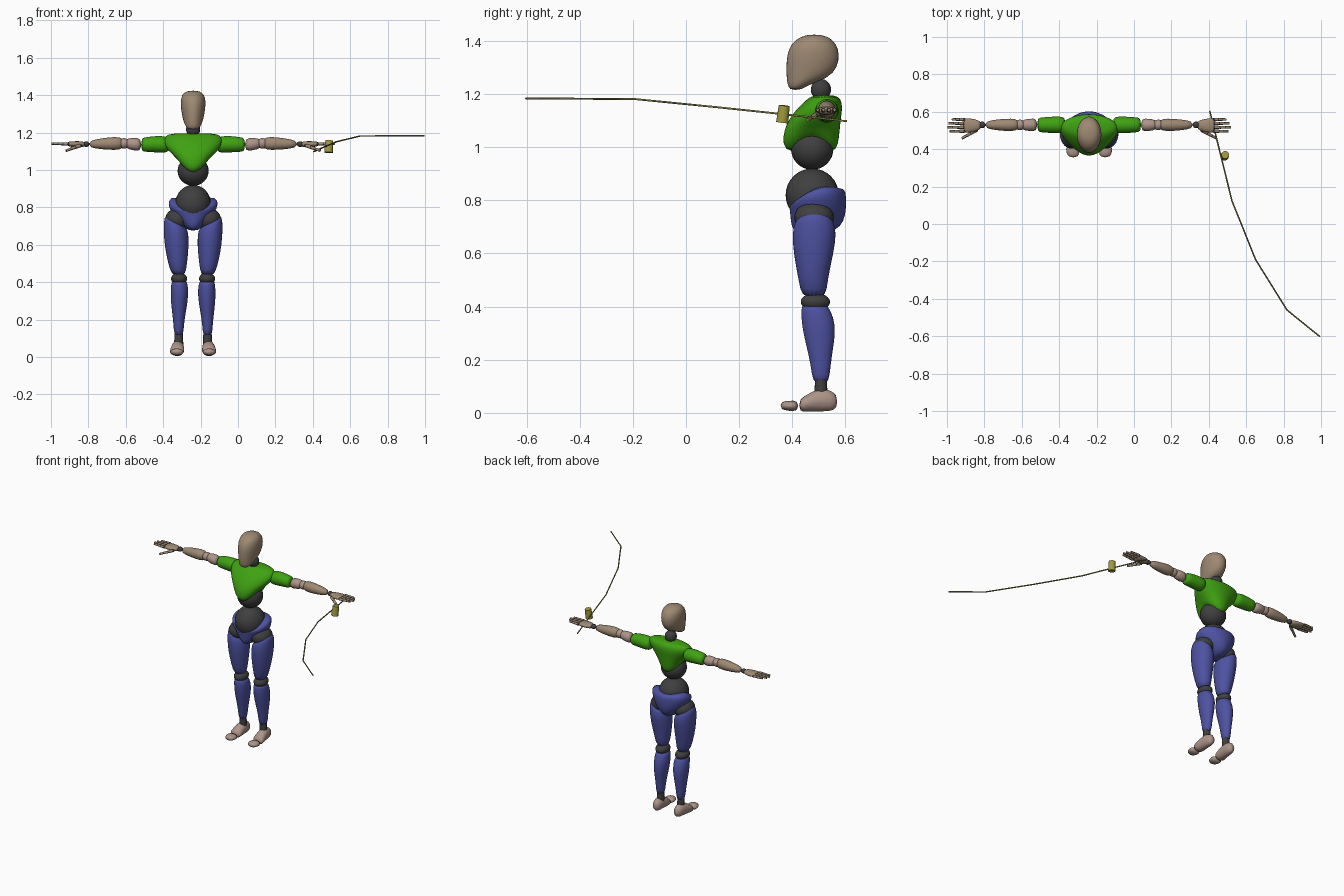
import bpy, bmesh
from math import cos, sin, pi
from mathutils import Vector

if "Cube" in bpy.data.objects:
    bpy.data.objects.remove(bpy.data.objects["Cube"])

BODY_X = -0.24  # the figure stands left of the origin


def material(name, r, g, b):
    mat = bpy.data.materials.new(name)
    mat.use_nodes = True
    mat.diffuse_color = (r, g, b, 1)
    mat.node_tree.nodes["Principled BSDF"].inputs["Base Color"].default_value = (r, g, b, 1)
    return mat


tan = material("tan", .34, .25, .17)
skin = material("rosy_skin", .42, .30, .25)
joint = material("dark_grey", .05, .05, .05)
green = material("shirt_green", .05, .36, .006)
blue = material("trouser_blue", .075, .085, .36)
yellow = material("reel_yellow", .36, .33, .05)
olive = material("rod_olive", .24, .22, .06)


def finish(name, bm, mat, paired, smooth_levels=0):
    """Turn a bmesh into a smooth object, mirrored across the body when paired."""
    bmesh.ops.recalc_face_normals(bm, faces=bm.faces)
    for face in bm.faces:
        face.smooth = True
    mesh = bpy.data.meshes.new(name)
    bm.to_mesh(mesh)
    bm.free()
    mesh.materials.append(mat)
    obj = bpy.data.objects.new(name, mesh)
    obj.location.x = BODY_X
    bpy.context.collection.objects.link(obj)
    if paired:
        obj.modifiers.new("mirror", "MIRROR").use_mirror_merge = False
    if smooth_levels:
        sub = obj.modifiers.new("smooth", "SUBSURF")
        sub.levels = sub.render_levels = smooth_levels
    return obj


def loft(name, mat, axis, sections, paired=False, segments=16, levels=1):
    """Skin elliptical rings: position on axis, centre u, centre v, radius u,
    radius v, then optional tilt along u, tilt along v and side lift."""
    bm = bmesh.new()
    rings = []
    for section in sections:
        at, cu, cv, ru, rv, tilt_u, tilt_v, lift = (tuple(section) + (0, 0, 0))[:8]
        ring = []
        for i in range(segments):
            c, s = cos(2 * pi * i / segments), sin(2 * pi * i / segments)
            u, v = cu + ru * c, cv + rv * s
            a = at + tilt_u * c + tilt_v * s + lift * c * c
            point = {"x": (a, u, v), "y": (u, a, v), "z": (u, v, a)}[axis]
            ring.append(bm.verts.new(point))
        rings.append(ring)
    for low, high in zip(rings, rings[1:]):
        for i in range(segments):
            j = (i + 1) % segments
            bm.faces.new((low[i], low[j], high[j], high[i]))
    bm.faces.new(rings[0])
    bm.faces.new(rings[-1])
    return finish(name, bm, mat, paired, levels)


def ball(name, mat, centre, radii, paired=False):
    bm = bmesh.new()
    bmesh.ops.create_uvsphere(bm, u_segments=24, v_segments=16, radius=1)
    bmesh.ops.scale(bm, vec=radii, verts=bm.verts)
    bmesh.ops.translate(bm, vec=centre, verts=bm.verts)
    return finish(name, bm, mat, paired)


def rod(name, mat, start, end, radius, paired=False, segments=8):
    """Straight capped cylinder between two points."""
    start, end = Vector(start), Vector(end)
    span = end - start
    bm = bmesh.new()
    bmesh.ops.create_cone(bm, cap_ends=True, segments=segments, radius1=radius,
                          radius2=radius * .9, depth=span.length)
    turn = span.to_track_quat("Z", "Y").to_matrix()
    bmesh.ops.rotate(bm, matrix=turn, verts=bm.verts)
    bmesh.ops.translate(bm, vec=(start + end) / 2, verts=bm.verts)
    obj = finish(name, bm, mat, paired)
    for poly in obj.data.polygons:
        poly.use_smooth = len(poly.vertices) == 4
    return obj


# Head and neck
loft("head", tan, "z", [
    (1.215, 0, .412, .028, .022), (1.235, 0, .422, .042, .04),
    (1.26, 0, .457, .053, .08), (1.30, 0, .474, .062, .099),
    (1.35, 0, .479, .069, .101), (1.39, 0, .481, .066, .087),
    (1.415, 0, .483, .05, .056), (1.424, 0, .483, .02, .022)])
ball("neck", joint, (0, .508, 1.217), (.038, .038, .04))

# Torso: shirt chest over two dark waist balls, and the pelvis shell
loft("chest", green, "z", [
    (.97, 0, .472, .07, .085, 0, 0, .07), (1.01, 0, .468, .088, .106, 0, 0, .05),
    (1.06, 0, .473, .108, .106, 0, 0, .02), (1.11, 0, .486, .14, .098),
    (1.15, 0, .506, .162, .084), (1.182, 0, .52, .15, .064),
    (1.197, 0, .521, .12, .04)], segments=24)
ball("upper_waist", joint, (0, .475, .995), (.083, .08, .08))
ball("abdomen", joint, (0, .475, .82), (.095, .1, .1))
loft("pelvis", blue, "z", [
    (.675, 0, .475, .025, .06), (.70, 0, .49, .055, .095),
    (.745, 0, .497, .098, .105), (.785, 0, .496, .13, .108, 0, .01, .01),
    (.805, 0, .495, .135, .107, 0, .03, .03),
    (.815, 0, .49, .112, .1, 0, .035, .04)], segments=24)

# Legs
ball("hips", joint, (.085, .482, .735), (.064, .074, .06), True)
loft("thighs", blue, "z", [
    (.43, .077, .482, .036, .048), (.50, .083, .478, .052, .055),
    (.60, .088, .48, .067, .077), (.675, .092, .483, .068, .085, .015),
    (.72, .094, .483, .062, .076, .035), (.73, .094, .483, .04, .05, .025)], True)
ball("knees", joint, (.075, .487, .418), (.043, .055, .033), True)
loft("shins", blue, "z", [
    (.105, .077, .508, .026, .032), (.18, .077, .507, .028, .037),
    (.26, .075, .504, .041, .054), (.33, .073, .5, .049, .066),
    (.39, .073, .488, .046, .056), (.412, .075, .482, .036, .045)], True)
rod("ankles", joint, (.077, .508, .06), (.077, .508, .125), .025, True, 16)
loft("feet", skin, "y", [
    (.57, .08, .042, .018, .024), (.545, .08, .046, .031, .041),
    (.50, .082, .05, .034, .045), (.455, .085, .036, .038, .033),
    (.425, .087, .028, .04, .023)], True)
loft("toes", skin, "y", [
    (.424, .087, .026, .038, .021), (.385, .087, .027, .038, .02),
    (.355, .085, .027, .025, .014)], True)

# Arms
loft("sleeves", green, "x", [
    (.125, .53, 1.135, .04, .038), (.155, .53, 1.136, .046, .046),
    (.20, .53, 1.138, .045, .045), (.25, .53, 1.136, .041, .04),
    (.279, .53, 1.135, .038, .037)], True)
loft("upper_arms", skin, "x", [
    (.275, .53, 1.135, .036, .036), (.32, .53, 1.138, .034, .034),
    (.365, .53, 1.142, .027, .027)], True)
ball("elbows", skin, (.37, .53, 1.142), (.03, .028, .028), True)
loft("forearms", tan, "x", [
    (.372, .53, 1.142, .027, .03), (.415, .53, 1.142, .036, .037),
    (.48, .53, 1.14, .031, .031), (.56, .53, 1.138, .02, .02)], True)
ball("wrists", joint, (.572, .53, 1.138), (.018, .018, .015), True)

# Hands: palm, jointed fingers and thumb
loft("palms", tan, "x", [
    (.575, .528, 1.137, .02, .014), (.61, .527, 1.137, .035, .018),
    (.655, .527, 1.138, .04, .015), (.672, .527, 1.139, .038, .011)], True)


def digit(name, base, tip, radius):
    """Three tapering segments with a dark knuckle before each."""
    base, tip = Vector(base), Vector(tip)
    for k in range(3):
        start, end = base.lerp(tip, k / 3), base.lerp(tip, (k + .92) / 3)
        size = radius * (1 - .12 * k)
        ball(f"{name}_knuckle_{k}", joint, start, (size, size, size), True)
        rod(f"{name}_segment_{k}", tan, start, end, size, True)


for name, y, length in (("index", .496, .078), ("middle", .517, .09),
                        ("ring", .538, .084), ("little", .559, .066)):
    digit(name + "_fingers", (.67, y, 1.139), (.67 + length, y, 1.141), .009)
digit("thumbs", (.605, .5, 1.13), (.682, .457, 1.102), .01)

# Long bent rod held by the left hand, with its reel
path = bpy.data.curves.new("bent_rod", "CURVE")
path.dimensions = "3D"
path.bevel_depth = .004
path.bevel_resolution = 1
path.use_fill_caps = True
points = [(.405, .605, 1.098), (.463, .37, 1.124), (.524, .123, 1.15),
          (.65, -.19, 1.181), (.818, -.46, 1.183), (.995, -.603, 1.183)]
spline = path.splines.new("POLY")
spline.points.add(len(points) - 1)
for target, point in zip(spline.points, points):
    target.co = (*point, 1)
path.materials.append(olive)
bpy.context.collection.objects.link(bpy.data.objects.new("bent_rod", path))
rod("reel", yellow, (.484 - BODY_X, .362, 1.093), (.488 - BODY_X, .37, 1.157), .023, False, 16)
